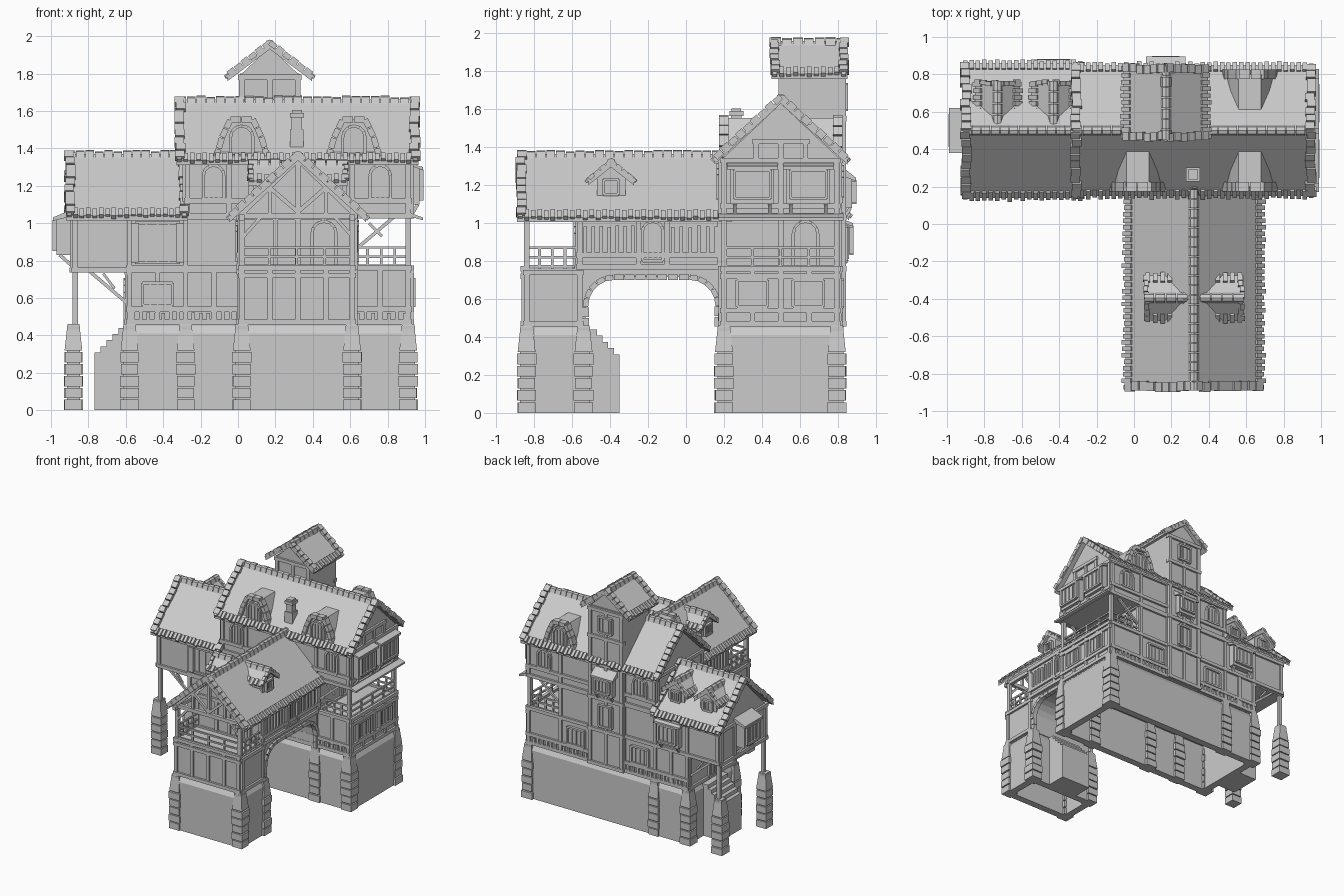
import bpy, bmesh, math, random
from mathutils import Matrix, Vector

if "Cube" in bpy.data.objects:
    bpy.data.objects.remove(bpy.data.objects["Cube"])
random.seed(4)
parts = {}
I = Matrix()
R90 = Matrix.Rotation(math.pi / 2, 4, 'Z')

def loft(part, loops, M=I):
    bm = parts.setdefault(part, bmesh.new())
    rings = [[bm.verts.new(M @ Vector(p)) for p in l] for l in loops]
    for a, b in zip(rings, rings[1:]):
        for i in range(len(a)):
            j = (i + 1) % len(a)
            bm.faces.new((a[i], a[j], b[j], b[i]))
    bm.faces.new(rings[0][::-1])
    bm.faces.new(rings[-1])

def rect(x0, x1, y0, y1, z):
    return [(x0, y0, z), (x1, y0, z), (x1, y1, z), (x0, y1, z)]

def box(part, x0, x1, y0, y1, z0, z1, M=I):
    loft(part, [rect(x0, x1, y0, y1, z0), rect(x0, x1, y0, y1, z1)], M)

def prism(part, pts, d0, d1, M=I):
    """XZ profile extruded along local Y"""
    loft(part, [[(x, d, z) for x, z in pts] for d in (d0, d1)], M)

def beam(part, p, q, w=.025, h=None, M=I):
    p, q, h = Vector(p), Vector(q), h or w
    T = Matrix.Translation(p) @ (q - p).to_track_quat('X', 'Z').to_matrix().to_4x4()
    box(part, 0, (q - p).length, -w / 2, w / 2, -h / 2, h / 2, M @ T)

def face(side, d):
    """Wall frame: local x along the wall, local -y outward"""
    k = {'front': 0, 'right': 1, 'back': 2, 'left': 3}[side]
    return Matrix.Rotation(k * math.pi / 2, 4, 'Z') @ Matrix.Translation((0, -d, 0))

def roof(part, M, c, hw, ze, zr, l0, l1, tile=.05, n=9):
    for s in (-1, 1):
        e = Vector((c + s * hw, 0, ze))
        r = Vector((c, 0, zr))
        prism(part, [(c, zr), (e.x, ze), (e.x, ze - .025), (c, zr - .03)], l0, l1, M)
        up = Vector((0, 0, .006))
        for y in (l0 + tile * .4, l1 - tile * .4):          # verge tiles
            for i in range(n):
                o = Vector((0, y + random.uniform(-.006, .006), 0)) + up
                beam(part + '_edge_tiles', r.lerp(e, i / n) + o, r.lerp(e, (i + .88) / n) + o,
                     tile, tile * (.65 + .15 * (i % 2)), M)
        d = (e - r).normalized()
        m = max(3, int((l1 - l0) / .034))                   # eaves tiles
        for i in range(m):
            o = Vector((0, l0 + (i + .5) * (l1 - l0) / m, .004))
            beam(part + '_edge_tiles', e - d * .045 + o, e + d * random.uniform(.004, .018) + o,
                 .024, .014 + .01 * (i % 2), M)
    m = max(3, int((l1 - l0) / .05))
    for i in range(m):                                      # ridge caps
        a = l0 + i * (l1 - l0) / m
        h = zr + random.uniform(.012, .022)
        prism(part + '_ridge_tiles', [(c - .03, zr - .025), (c - .018, h - .006), (c, h), (c + .018, h - .006),
              (c + .03, zr - .025)], a, a + (l1 - l0) / m * .9, M)

def timbers(M, us, zs, w=.028):
    for u in us:
        box('wall_timbers', u - w / 2, u + w / 2, -.013, .02, zs[0], zs[-1], M)
    for z in zs:
        box('wall_timbers', us[0] - .02, us[-1] + .02, -.017, .02, z - .014, z + .014, M)

def window(M, u, z0, z1, w, arched=False, shutters=False):
    h = w / 2
    pts = [(u - h, z0), (u + h, z0), (u + h, z1)]
    if arched:
        pts = pts[:2] + [(u + h * math.cos(a * math.pi / 6), z1 - h + h * math.sin(a * math.pi / 6)) for a in range(7)]
    else:
        pts.append((u - h, z1))
    prism('window_panels', pts, -.008, .01, M)
    for a, b in zip(pts, pts[1:] + pts[:1]):
        beam('window_frames', (a[0], -.012, a[1]), (b[0], -.012, b[1]), .022, .016, M)
    for k in (-1, 0, 1):
        box('window_frames', u + k * w / 4 - .004, u + k * w / 4 + .004, -.015, 0, z0, z1 - (.03 if arched else 0), M)
    if shutters:
        for s in (-1, 1):
            box('shutters', u + s * h - .022, u + s * h + .022, -.035, 0, z0, z1, M)

def slats(M, u0, u1, z0, z1, step=.04):
    n = int((u1 - u0) / step)
    for i in range(n + 1):
        u = u0 + (u1 - u0) * i / n
        box('plank_slats', u - .009, u + .009, -.016, .01, z0, z1 - random.uniform(0, .012), M)

def rail(p, q):
    p, q = Vector(p), Vector(q)
    for z in (.012, .06, .11):
        o = Vector((0, 0, z))
        beam('railings', p + o, q + o, .013)
    for i in range(5):
        a = p.lerp(q, i / 4)
        beam('railings', a, a + Vector((0, 0, .115)), .014)

def bay(M, u, z0, z1, w, d, lid=.05):
    box('bay_windows', u - w / 2, u + w / 2, -d, .02, z0, z1, M)
    N = M @ Matrix.Translation((0, -d, 0))
    window(N, u, z0 + .03, z1 - .02, w - .04)
    for s in (-1, 1):
        beam('bay_brackets', (u + s * w * .4, 0, z0 - .06), (u + s * w * .4, -d * .8, z0), .018, None, M)
    prism('bay_awnings', [(.01, z1 + lid), (-d - .02, z1), (-d - .02, z1 - .018), (.01, z1 + .01)],
          -u - w / 2 - .02, -u + w / 2 + .02, M @ R90)

def pillar(x, y):
    box('stone_pillars', x - .035, x + .035, y - .035, y + .035, 0, .45)
    for i in range(6):
        h = .048 + random.uniform(-.003, .004)
        z = i * .064
        t = .047 if i == 5 else h
        k = .032 if i == 5 else t
        loft('stone_pillars', [rect(x - t, x + t, y - t, y + t, z), rect(x - k, x + k, y - k, y + k, .46 if i == 5 else z + .056)])

def base(x0, x1, y0, y1):
    def r(i, z): return rect(x0 + i, x1 - i, y0 + i, y1 - i, z)
    loft('stone_base', [r(.06, .4), r(.06, 0), r(0, 0), r(0, .41), r(.03, .465)])

def gable_dormer(M, u, out, inn, z):
    prism('dormer_walls', [(u - .075, z), (u + .075, z), (u + .075, z + .13), (u, z + .2), (u - .075, z + .13)], -out, -inn, M)
    window(M @ Matrix.Translation((0, -out, 0)), u, z + .03, z + .11, .08)
    roof('dormer_roof', M, u, .12, z + .105, z + .205, -out - .025, -inn, .025, 4)

def arch_dormer(M, u, out, inn):
    P = [(-.14, 1.34), (-.105, 1.46), (-.06, 1.555), (.06, 1.555), (.105, 1.46), (.14, 1.34)]
    P = [(u + x, z) for x, z in P]
    prism('arched_dormers', P, -out, -inn, M)
    for a, b in zip(P, P[1:]):
        for t in (0, .5):
            p, q = Vector((a[0], -out, a[1])), Vector((b[0], -out, b[1]))
            beam('arched_dormer_tiles', p.lerp(q, t), p.lerp(q, t + .46), .05, .032, M)
    window(M @ Matrix.Translation((0, -out, 0)), u, 1.36, 1.52, .12, True)

# stone bases, pillars and stairs
base(-.6, .945, .165, .825)
base(-.01, .64, -.875, -.515)
for x in (-.88, -.58, -.28, .02, .61, .91):
    pillar(x, .2)
for x in (-.88, -.58, -.28, .91):
    pillar(x, .795)
for x in (.02, .61):
    for y in (-.84, -.54):
        pillar(x, y)
for i in range(5):
    z = .44 - i * .033
    box('stairs', -.64 - i * .032, -.58, .35, .62, 0, z)
    box('stairs', .18, .46, -.53, -.47 + i * .03, 0, z)

# wall blocks
W = 'walls'
box(W, -.59, .925, .185, .81, .45, .76)
box(W, -.28, .62, .185, .81, .75, 1.04)
box(W, -.885, -.28, .185, .81, .735, 1.04)
box(W, -.285, .925, .185, .81, 1.03, 1.34)
box(W, .01, .33, .5, .83, .45, 1.8)
box(W, .01, .625, -.855, -.545, .45, .76)
box(W, .01, .625, -.57, .2, .75, 1.04)
prism(W, [(.19, 1.03), (.81, 1.03), (.5, 1.345)], .27, .885, R90)
prism(W, [(.18, 1.33), (.82, 1.33), (.5, 1.63)], -.925, .285, R90)
prism(W, [(.01, 1.03), (.625, 1.03), (.32, 1.345)], -.57, .3)
prism(W, [(.01, 1.79), (.33, 1.79), (.17, 1.94)], .5, .82)

# archway under the front wing
arc = [(-.53 + .15 * (1 - math.cos(a)), .56 + .155 * math.sin(a)) for a in [i * math.pi / 10 for i in range(6)]]
arc = [(-.53, .45)] + arc
arc += [(-.36 - y, z) for y, z in arc[::-1]]
prism('archway', [(-.55, .45)] + arc + [(.19, .45), (.19, .76), (-.55, .76)], -.62, -.015, R90)
for x in (.02, .617):
    for a, b in zip(arc, arc[1:]):
        n = max(1, round(math.dist(a, b) / .06))
        p, q = Vector((x, *a)), Vector((x, *b))
        for i in range(n):
            beam('arch_stones', p.lerp(q, i / n), p.lerp(q, (i + .92) / n), .04, .028)

# roofs
roof('left_roof', R90, .5, .36, 1.04, 1.37, .27, .92)
roof('main_roof', R90, .5, .35, 1.335, 1.66, -.965, .33)
roof('front_wing_roof', I, .32, .365, 1.03, 1.365, -.89, .24)
roof('tower_roof', I, .17, .225, 1.785, 1.96, .45, .85, .045, 6)
for s in ('left', 'right'):
    m = 1 if s == 'right' else -1
    gable_dormer(face(s, 0), -.395 * m, .32 * m + .24, .32 * m + .03, 1.12)
for x in (-.73, -.43):
    gable_dormer(face('back', 0), -x, .74, .52, 1.12)
for x in (.02, .62):
    arch_dormer(face('front', 0), x, -.2, -.46)
arch_dormer(face('back', 0), -.62, .8, .55)

# chimney
for w, z0, z1 in ((.036, 1.34, 1.5), (.028, 1.5, 1.57), (.037, 1.565, 1.59), (.026, 1.59, 1.605)):
    box('chimney', .315 - w, .315 + w, .265 - w, .265 + w, z0, z1)

# timber framing on all walls
F, B, Rt, L = face('front', -.185), face('back', .81), face('right', .925), face('left', .285)
timbers(F, [-.58, -.43, -.28, -.13, .02, .32, .61, .76, .91], [.47, .54, .76])
timbers(F, [-.87, -.58, -.28, .02], [.75, 1.03])
timbers(F, [-.27, -.05, .32, .61, .91], [1.04, 1.12, 1.33])
timbers(B, [-.91, -.61, -.33, -.01, .28, .43, .58], [.47, .54, .76])
timbers(B, [-.61, -.33, -.01, .28, .58, .87], [.76, 1.03])
timbers(B, [-.91, -.61, -.33, -.01, .27], [1.04, 1.12, 1.33])
timbers(face('back', .83), [-.32, -.17, -.02], [.47, .76, 1.03, 1.33, 1.55, 1.78])
timbers(face('front', -.5), [.02, .17, .32], [1.6, 1.78])
timbers(Rt, [.2, .35, .5, .65, .795], [.47, .54, .72, .76])
timbers(Rt, [.2, .5, .795], [1.04, 1.09, 1.33])
timbers(Rt, [.37, .5, .63], [1.33, 1.43])
timbers(L, [-.795, -.5, -.2], [1.04, 1.33])
timbers(face('left', .59), [-.795, -.5, -.2], [.47, .74])
timbers(face('left', .885), [-.795, -.62, -.38, -.2], [.75, 1.03])
timbers(face('right', .62), [.2, .5, .795], [.76, 1.03])
timbers(face('front', .855), [.02, .17, .32, .47, .61], [.47, .72, .76])
timbers(face('front', .57), [.02, .2, .32, .61], [.76, 1.03])
for s, m in (('right', 1), ('left', -1)):
    d = .625 if m > 0 else -.01
    M = face(s, d)
    timbers(M, sorted([m * -.84, m * -.56]), [.47, .74])
    timbers(M, sorted(m * y for y in (-.56, -.25, -.1, .18)), [.77, .83, 1.03])
    for a, b in ((-.53, -.28), (-.07, .16)):
        slats(M, min(a * m, b * m), max(a * m, b * m), .84, .99)
    window(M, -.175 * m, .8, 1.01, .11, True)
slats(F, -.56, 0, .47, .53)
slats(F, .64, .89, .47, .53)
slats(B, -.9, .57, .47, .53)

# windows, doors and bays
window(F, -.43, .79, 1.0, .24, shutters=True)
window(F, -.43, .56, .68, .16)
for x in (-.13, .76):
    window(F, x, 1.13, 1.31, .11, True)
window(face('front', .57), .46, .77, 1.01, .13, True)
window(face('right', .62), .63, .77, 1.01, .13, True)
window(face('left', .59), -.48, .47, .7, .14, True)
for y in (.35, .645):
    bay(Rt, y, 1.1, 1.3, .23, .045, .02)
    window(Rt, y, .56, .7, .16)
bay(face('left', .885), -.5, .83, 1.03, .2, .085)
bay(B, .43, .81, 1.0, .2, .05, .03)
bay(face('back', .83), -.17, 1.08, 1.24, .17, .045, .06)
window(face('back', .83), -.17, 1.6, 1.73, .12)
window(face('back', .83), -.17, .8, .98, .12)
for x in (-.46, .14):
    window(B, x, .56, .7, .16)
for x in (-.76, .14):
    window(B, x, 1.14, 1.3, .12, True)

# balconies: posts, railings and braces
P = 'balcony_posts'
for y in (.2, .795):
    beam(P, (.91, y, .75), (.91, y, 1.05), .03)
    beam(P, (-.87, y, .45), (-.87, y, .75), .03)
    rail((.62, y, .76), (.91, y, .76))
    beam(P, (.63, y, .86), (.83, y, 1.03), .018)
    beam(P, (.7, y, 1.0), (.77, y, .93), .014)
    beam(P, (-.59, y, .57), (-.79, y, .74), .018)
    beam(P, (-.72, y, .73), (-.66, y, .65), .014)
rail((.915, .2, .76), (.915, .795, .76))
prism('right_skirt_roof', [(.92, 1.055), (.99, 1.03), (.99, 1.015), (.92, 1.035)], .17, .83)
for x in (.02, .61):
    beam(P, (x, -.84, .75), (x, -.84, 1.05), .03)
    rail((x, -.84, .76), (x, -.57, .76))
    beam(P, (x, -.89, 1.03), (x, -.5, 1.03), .03)
rail((.02, -.845, .76), (.61, -.845, .76))

# front gable truss
T = 'gable_truss'
beam(T, (0, -.845, 1.04), (.64, -.845, 1.04), .03)
beam(T, (.32, -.845, 1.04), (.32, -.845, 1.35), .026)
for s in (-1, 1):
    beam(T, (.32 + s * .31, -.845, 1.04), (.32, -.845, 1.34), .026)
    beam(T, (.32, -.845, 1.06), (.32 + s * .15, -.845, 1.19), .022)
    beam(T, (.32 + s * .15, -.845, 1.04), (.32 + s * .15, -.845, 1.19), .02)
    beam(T, (.32 + s * .29, -.845, .93), (.32 + s * .2, -.845, 1.03), .018)

for name, bm in parts.items():
    bmesh.ops.recalc_face_normals(bm, faces=bm.faces)
    me = bpy.data.meshes.new(name)
    bm.to_mesh(me)
    bm.free()
    bpy.context.collection.objects.link(bpy.data.objects.new(name, me))
